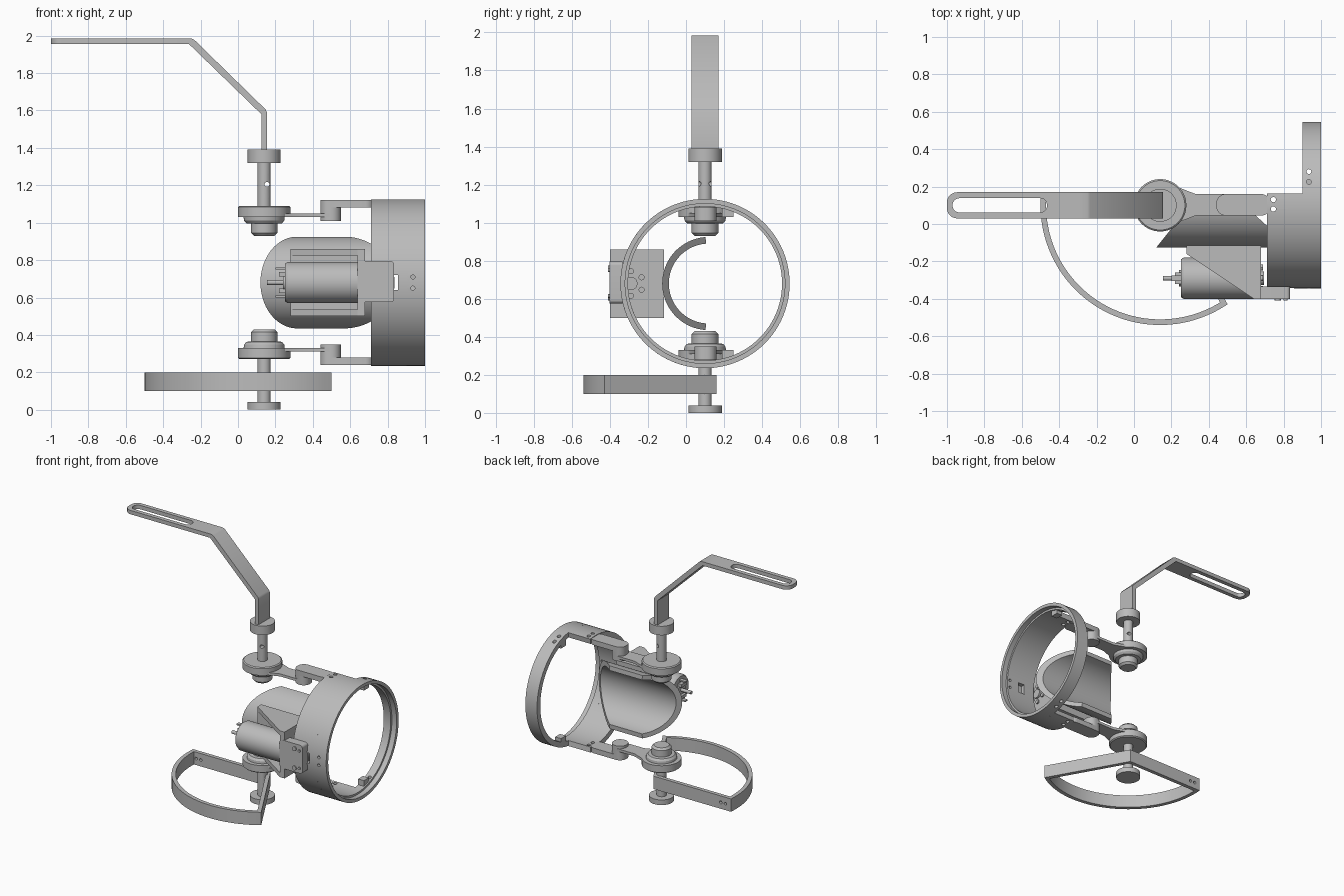
import bpy, bmesh, math
from mathutils import Vector

old = bpy.data.objects.get("Cube")
if old:
    bpy.data.objects.remove(old, do_unlink=True)

grey = bpy.data.materials.new("plain grey")
grey.use_nodes = True
grey.diffuse_color = (0.5, 0.5, 0.5, 1)
grey.node_tree.nodes["Principled BSDF"].inputs["Base Color"].default_value = (0.5, 0.5, 0.5, 1)

AX, AY, MID = 0.14, 0.10, 0.68      # pivot axis and ring centre height
parts = []


def finish(name, bm):
    bmesh.ops.remove_doubles(bm, verts=bm.verts[:], dist=1e-5)
    bmesh.ops.recalc_face_normals(bm, faces=bm.faces[:])
    mesh = bpy.data.meshes.new(name)
    bm.to_mesh(mesh)
    bm.free()
    mesh.materials.append(grey)
    ob = bpy.data.objects.new(name, mesh)
    bpy.context.collection.objects.link(ob)
    parts.append(ob)
    return ob


def place(u, v, h, axis):
    return {"x": (h, u, v), "y": (u, h, v), "z": (u, v, h)}[axis]


def prism(name, pts, lo, hi, axis="z"):
    """Extrude a flat outline along an axis."""
    bm = bmesh.new()
    a = [bm.verts.new(place(u, v, lo, axis)) for u, v in pts]
    b = [bm.verts.new(place(u, v, hi, axis)) for u, v in pts]
    bm.faces.new(a)
    bm.faces.new(b)
    for i in range(len(pts)):
        j = (i + 1) % len(pts)
        bm.faces.new((a[i], a[j], b[j], b[i]))
    return finish(name, bm)


def sweep(profile, axis, cu, cv, a0=0, a1=360, steps=64):
    """Revolve a closed (radius, height) profile, capped when partial."""
    bm = bmesh.new()
    full = a1 - a0 == 360
    rows = []
    for k in range(steps if full else steps + 1):
        a = math.radians(a0 + (a1 - a0) * k / steps)
        rows.append([bm.verts.new(place(cu + r * math.cos(a), cv + r * math.sin(a), h, axis))
                     for r, h in profile])
    n = len(profile)
    for k in range(steps):
        p, q = rows[k], rows[(k + 1) % len(rows)]
        for i in range(n):
            j = (i + 1) % n
            if profile[i][0] or profile[j][0]:
                bm.faces.new((p[i], p[j], q[j], q[i]))
    if not full:
        bm.faces.new(rows[0])
        bm.faces.new(rows[-1])
    bmesh.ops.dissolve_degenerate(bm, dist=1e-6, edges=bm.edges[:])
    return bm


def cyl(name, r, lo, hi, axis, cu, cv, steps=32):
    return finish(name, sweep([(0, lo), (r, lo), (r, hi), (0, hi)], axis, cu, cv, steps=steps))


def rrect(u0, u1, v0, v1, r, n=8):
    pts = []
    for q, (cu, cv) in enumerate([(u1 - r, v1 - r), (u0 + r, v1 - r), (u0 + r, v0 + r), (u1 - r, v0 + r)]):
        for k in range(n + 1):
            a = math.pi / 2 * (q + k / n)
            pts.append((cu + r * math.cos(a), cv + r * math.sin(a)))
    return pts


def box(name, x0, x1, y0, y1, z0, z1):
    return prism(name, [(x0, y0), (x1, y0), (x1, y1), (x0, y1)], z0, z1)


def cut(target, cutter):
    mod = target.modifiers.new("cut", "BOOLEAN")
    mod.operation, mod.solver, mod.object = "DIFFERENCE", "EXACT", cutter
    bpy.context.view_layer.objects.active = target
    bpy.ops.object.modifier_apply(modifier=mod.name)
    parts.remove(cutter)
    bpy.data.objects.remove(cutter, do_unlink=True)


# Ring: narrow all round, deep on the front half
ring = finish("ring", sweep([(0.405, 0.9), (0.445, 0.9), (0.445, 1), (0.42, 1), (0.42, 0.96), (0.405, 0.96)],
                            "x", AY, MID, steps=96))
shell = finish("ring_front_shell", sweep([(0.405, 0.71), (0.445, 0.71), (0.445, 0.9), (0.405, 0.9)],
                                         "x", AY, MID, 82, 278, 56))
for y in (0.225, 0.28):
    cut(ring, cyl("cutter", 0.013, 0, 1.4, "z", 0.935, y, 16))
for z in (0.65, 0.71):
    cut(ring, cyl("cutter", 0.011, -0.5, 0, "y", 0.935, z, 16))
for y in (0.08, 0.13):
    cut(shell, cyl("cutter", 0.014, 0, 1.4, "z", 0.745, y, 16))
cut(shell, box("cutter", 0.80, 0.855, -0.5, -0.2, 0.64, 0.72))

# Upper and lower pivots, arms and clips, mirrored about the ring centre
for side, flip in (("upper", 1), ("lower", -1)):
    def h(z):
        return MID + flip * (z - MID)
    hub = [(0, 1.09), (0.132, 1.09), (0.14, 1.083), (0.14, 1.03), (0.11, 1.03), (0.108, 1.012), (0.095, 0.997),
           (0.07, 0.995), (0.07, 0.945), (0.055, 0.93), (0, 0.93)]
    finish(side + "_hub", sweep([(r, h(z)) for r, z in hub], "z", AX, AY))
    prism(side + "_ring_tab", rrect(0.44, 0.73, 0.045, 0.16, 0.05), *sorted((h(1.08), h(1.12))))
    prism(side + "_arm_joint", rrect(0.44, 0.55, 0.045, 0.16, 0.05), *sorted((h(1.01), h(1.08))))
    prism(side + "_arm", [(AX, -0.03), (0.24, 0.01), (0.33, 0.045), (0.5, 0.045), (0.5, 0.16), (0.33, 0.16),
                          (0.24, 0.195), (AX, 0.23)], *sorted((h(1.03), h(1.05))))
    box(side + "_ring_clip", 0.90, 0.95, 0.19, 0.25, *sorted((h(1.03), h(1.085))))

# Shafts, collar and foot
upper_shaft = cyl("upper_shaft", 0.035, 1.08, 1.33, "z", AX, AY)
cut(upper_shaft, cyl("cutter", 0.013, -0.2, 0.4, "y", 0.155, 1.205, 16))
cyl("lower_shaft", 0.035, 0.03, 0.28, "z", AX, AY)
cyl("strap_collar", 0.088, 1.32, 1.39, "z", AX, AY, 48)
cyl("foot", 0.088, 0, 0.04, "z", AX, AY, 48)

# Bent strap with a slotted flat end
T = 0.985
prism("strap_bend", [(0.125, 1.38), (0.155, 1.38), (0.155, 1.59), (0.148, 1.605), (-0.235, 1 + T - 0.006),
                     (-0.25, 1 + T), (-0.3, 1 + T), (-0.3, 0.97 + T), (-0.262, 0.97 + T), (0.125, 1.58)],
      0.03, 0.17, "y")
flat = prism("strap_flat", rrect(-1, -0.3, 0.03, 0.17, 0.055)[9:27] + [(-0.3, 0.03), (-0.3, 0.17)],
             0.97 + T, 1 + T)
cut(flat, prism("cutter", rrect(-0.97, -0.465, 0.062, 0.138, 0.037), 1.8, 2.2))

# Fan-shaped band around the lower shaft
loop = [Vector((0.16, 0.145))]
for k in range(41):
    a = math.radians(176 + (303 - 176) * k / 40)
    loop.append(Vector((AX + 0.625 * math.cos(a), AY + 0.625 * math.sin(a))))
bm = bmesh.new()
rows = []
for i, p in enumerate(loop):
    d0 = (p - loop[i - 1]).normalized()
    d1 = (loop[(i + 1) % len(loop)] - p).normalized()
    n0, n1 = Vector((d0.y, -d0.x)), Vector((d1.y, -d1.x))
    n = (n0 + n1).normalized()
    n *= 0.015 / max(n.dot(n0), 0.5)
    rows.append([bm.verts.new((*(p + s * n), z)) for s, z in ((1, 0.1), (1, 0.2), (-1, 0.2), (-1, 0.1))])
for i, p in enumerate(rows):
    q = rows[(i + 1) % len(rows)]
    for j in range(4):
        bm.faces.new((p[j], p[(j + 1) % 4], q[(j + 1) % 4], q[j]))
band = finish("fan_band", bm)
for x in (-0.45, -0.41):
    cut(band, cyl("cutter", 0.011, 0, 0.3, "y", x, 0.15, 16))

# Curved scoop, trimmed at a slant on both ends
bm = sweep([(0.21, 0), (0.245, 0), (0.245, 1), (0.21, 1)], "x", 0.12, MID, 94, 266, 48)
for co, no in (((0.12, -0.125, 0), (-1, 0.8, 0)), ((0.70, 0, 0), (1, 1.1, 0))):
    res = bmesh.ops.bisect_plane(bm, geom=bm.verts[:] + bm.edges[:] + bm.faces[:], dist=1e-6,
                                 plane_co=co, plane_no=no, clear_outer=True)
    bmesh.ops.edgeloop_fill(bm, edges=[e for e in res["geom_cut"] if isinstance(e, bmesh.types.BMEdge)])
finish("scoop", bm)

# Motor bracket
for z in (0.50, 0.825):
    prism("bracket_gusset", [(0.28, -0.115), (0.68, -0.115), (0.68, -0.4), (0.64, -0.4), (0.28, -0.16)],
          z, z + 0.035)
box("bracket_back", 0.28, 0.68, -0.16, -0.115, 0.5, 0.86)
box("bracket_end", 0.64, 0.68, -0.4, -0.115, 0.5, 0.86)
prism("ring_mount", rrect(0.64, 0.835, 0.575, 0.795, 0.02), -0.402, -0.335, "y")
for x, z in ((0.768, 0.607), (0.768, 0.757), (0.81, 0.615), (0.81, 0.75)):
    cyl("mount_screw", 0.017 if x < 0.8 else 0.01, -0.41, -0.39, "y", x, z, 16)

# Motor with shaft, terminals and mounting screws
MY = -0.29
finish("motor", sweep([(0, 0.24), (0.045, 0.24), (0.045, 0.25), (0.1, 0.25), (0.11, 0.265), (0.11, 0.65), (0, 0.65)],
                      "x", MY, MID))
cyl("motor_shaft", 0.013, 0.155, 0.25, "x", MY, MID, 16)
cyl("motor_boss", 0.035, 0.67, 0.695, "x", MY, MID)
for k in range(6):
    a = math.radians(60 * k + 30)
    cyl("motor_screw", 0.016, 0.67, 0.69, "x", MY + 0.065 * math.cos(a), MID + 0.065 * math.sin(a), 12)
for s in (-1, 1):
    box("motor_terminal", 0.2, 0.26, MY - 0.015, MY + 0.015, MID + s * 0.075 - 0.005, MID + s * 0.075 + 0.005)
    box("motor_brush_cap", 0.22, 0.26, MY - 0.03, MY + 0.03, MID + s * 0.045 - 0.012, MID + s * 0.045 + 0.012)

# Smooth round surfaces, keep sharp edges
bpy.ops.object.select_all(action="DESELECT")
for ob in parts:
    ob.select_set(True)
bpy.context.view_layer.objects.active = parts[0]
bpy.ops.object.shade_smooth_by_angle(angle=math.radians(30))
